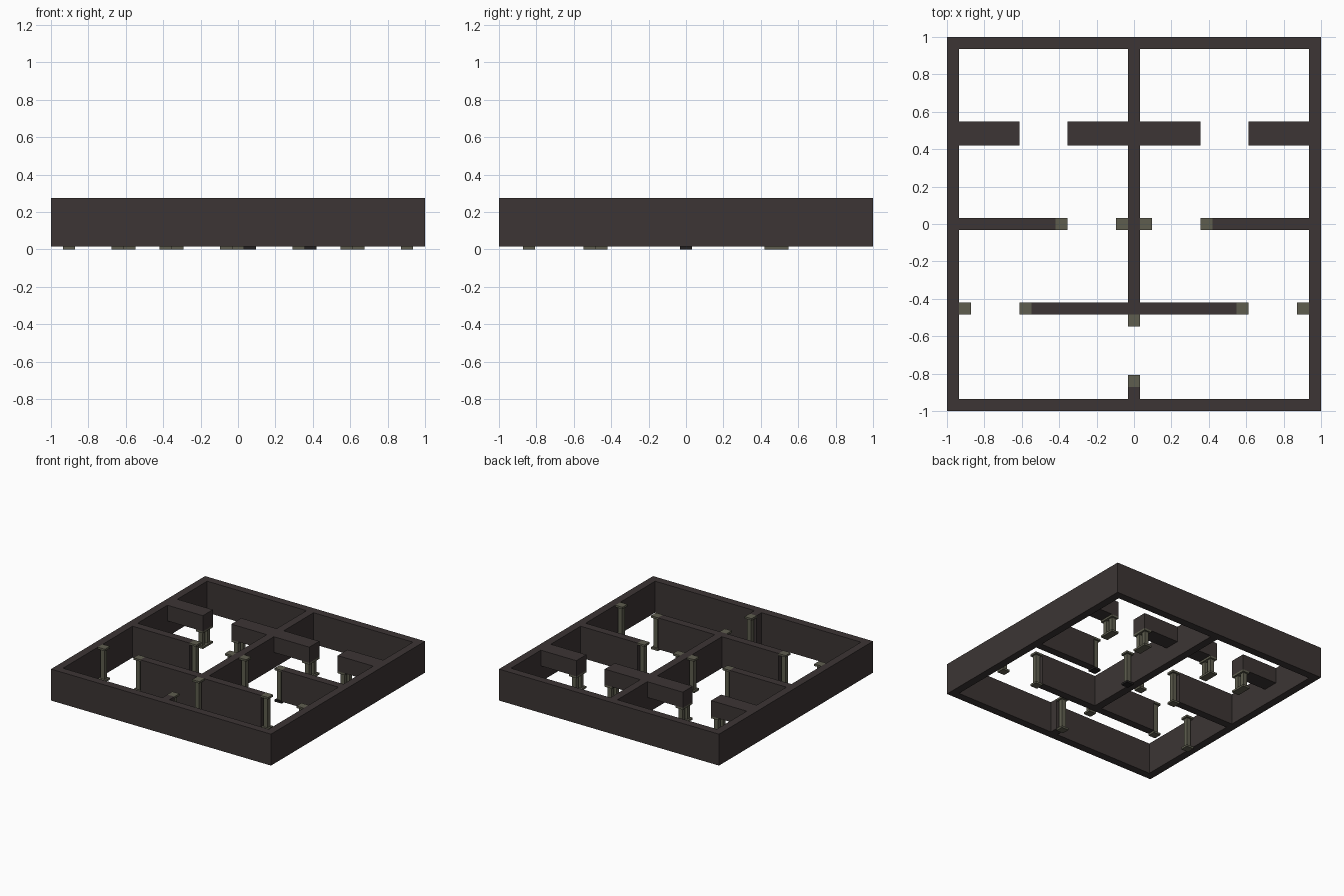
import bpy, bmesh
from mathutils import Matrix, Vector

if "Cube" in bpy.data.objects:
    bpy.data.objects.remove(bpy.data.objects["Cube"])

U = 2 / 31            # plan is a 31 x 31 grid of square cells
Z0 = 0.016            # underside of walls
TOP = Z0 + 4 * U      # top of walls
SLAB = 0.016          # thickness of column bases and caps


def material(name, rgb):
    m = bpy.data.materials.new(name)
    m.diffuse_color = (*rgb, 1)
    m.use_nodes = True
    m.node_tree.nodes["Principled BSDF"].inputs["Base Color"].default_value = m.diffuse_color
    return m


WALL = material("dark_brown_stone", (0.045, 0.0355, 0.0345))
KHAKI = material("khaki_stone", (0.114, 0.111, 0.078))
DARK = material("black_stone", (0.016, 0.014, 0.014))


def add_box(bm, lo, hi, mat=0):
    lo, hi = Vector(lo), Vector(hi)
    mtx = Matrix.Translation((lo + hi) / 2) @ Matrix.Diagonal((*(hi - lo), 1))
    verts = bmesh.ops.create_cube(bm, size=1, matrix=mtx)["verts"]
    for f in {f for v in verts for f in v.link_faces}:
        f.material_index = mat


def finish(bm, name, mats):
    me = bpy.data.meshes.new(name)
    bm.to_mesh(me)
    bm.free()
    for m in mats:
        me.materials.append(m)
    ob = bpy.data.objects.new(name, me)
    bpy.context.collection.objects.link(ob)


def wall(name, x0, x1, y0, y1, z0=Z0):
    """Wall covering whole cells x0..x1, y0..y1 (inclusive)."""
    bm = bmesh.new()
    add_box(bm, ((x0 - .5) * U, (y0 - .5) * U, z0), ((x1 + .5) * U, (y1 + .5) * U, TOP))
    finish(bm, name, [WALL])


def column(name, cx, cy, top=TOP, base=KHAKI):
    """Slab base, slim square shaft and slab cap in one cell."""
    x, y, h, s = cx * U, cy * U, U / 2, U * 0.28
    bm = bmesh.new()
    add_box(bm, (x - h, y - h, 0), (x + h, y + h, SLAB), 1)
    add_box(bm, (x - s, y - s, SLAB), (x + s, y + s, top - SLAB))
    add_box(bm, (x - h, y - h, top - SLAB), (x + h, y + h, top))
    finish(bm, name, [KHAKI, base])


# outer walls
wall("front_wall", -15, 15, -15, -15)
wall("back_wall", -15, 15, 15, 15)
wall("left_wall", -15, -15, -14, 14)
wall("right_wall", 15, 15, -14, 14)

# central wall and its short stub at the front
wall("central_wall", 0, 0, -7, 14)
wall("central_stub", 0, 0, -14, -14)
column("front_door_column_near", 0, -13)
column("front_door_column_far", 0, -8)

LINTEL_Z = Z0 + 2 * U
for side, s in (("left", -1), ("right", 1)):
    def span(a, b):
        return sorted((s * a, s * b))

    # partitions
    wall(side + "_front_partition", *span(1, 8), -7, -7)
    wall(side + "_middle_partition", *span(7, 14), 0, 0)
    # thick hanging beams
    wall(side + "_inner_beam", *span(1, 5), 7, 8, LINTEL_Z)
    wall(side + "_outer_beam", *span(10, 14), 7, 8, LINTEL_Z)
    # doorway columns
    for c in (9, 14):
        column(f"{side}_front_column_{c}", s * c, -7)
    for c in (1, 6):
        column(f"{side}_middle_column_{c}", s * c, 0, base=DARK if s > 0 else KHAKI)
    # paired short columns below the beam ends
    for c in (5, 10):
        for r in (7, 8):
            column(f"{side}_beam_column_{c}_{r}", s * c, r, LINTEL_Z)
